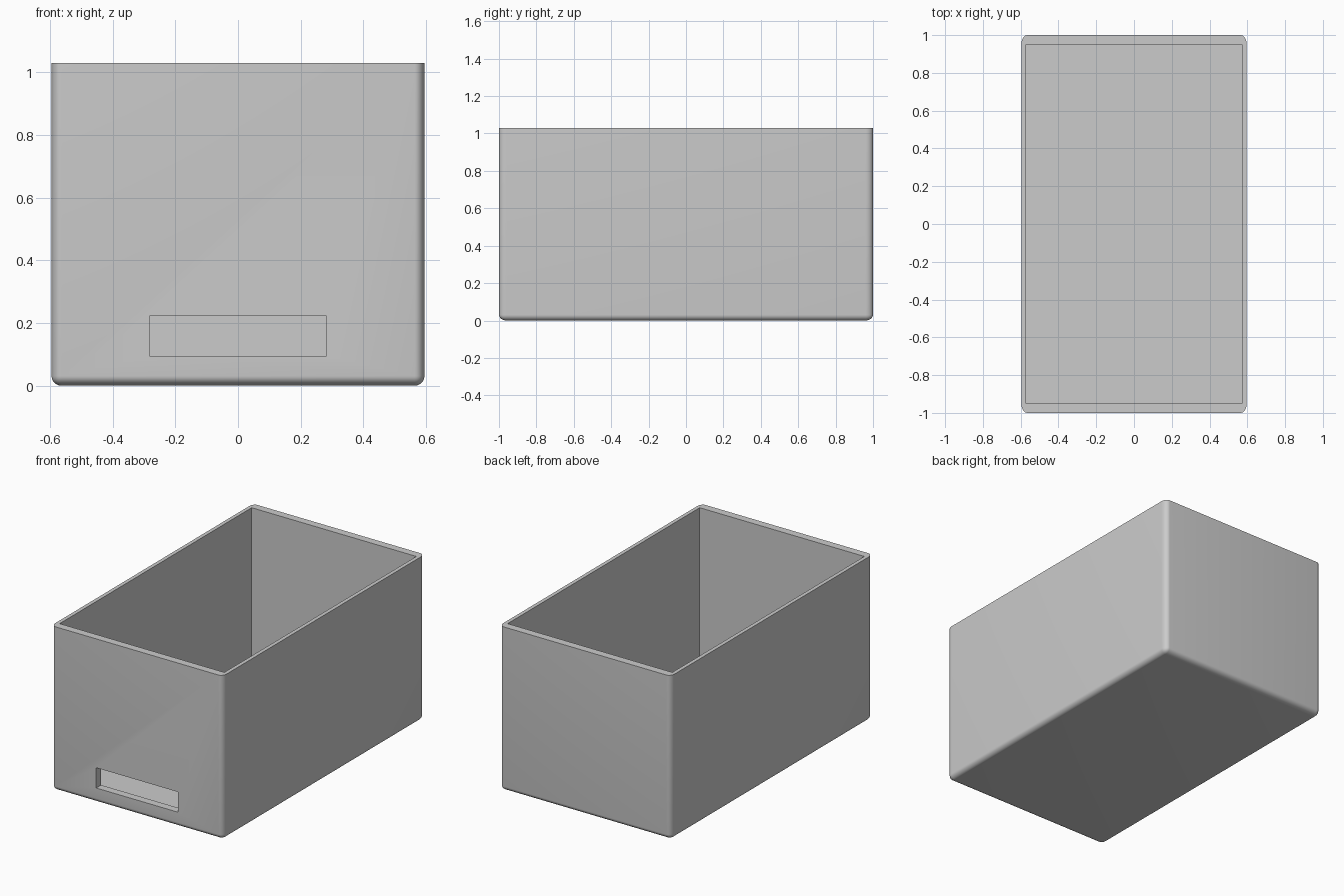
import bpy, bmesh
from mathutils import Matrix, Vector

if "Cube" in bpy.data.objects:
    bpy.data.objects.remove(bpy.data.objects["Cube"])

grey = bpy.data.materials.new("plain grey")
grey.diffuse_color = (0.6, 0.6, 0.6, 1)
grey.use_nodes = True
grey.node_tree.nodes["Principled BSDF"].inputs["Base Color"].default_value = grey.diffuse_color


def block(name, lo, hi):
    """Axis-aligned box from its low and high corners."""
    lo, hi = Vector(lo), Vector(hi)
    bm = bmesh.new()
    bmesh.ops.create_cube(bm, size=1, matrix=Matrix.Translation((lo + hi) / 2)
                          @ Matrix.Diagonal((*(hi - lo), 1)))
    mesh = bpy.data.meshes.new(name)
    bm.to_mesh(mesh)
    bm.free()
    mesh.materials.append(grey)
    obj = bpy.data.objects.new(name, mesh)
    bpy.context.collection.objects.link(obj)
    return obj


# Outer body: every edge rounded except the top rim
STRETCH = 1.3   # corners are rounded a little longer along y
box = block("open_box", (-0.595, -1, 0), (0.595, 1, 1.03))
bm = bmesh.new()
bm.from_mesh(box.data)
bmesh.ops.scale(bm, vec=(1, 1 / STRETCH, 1), verts=bm.verts)
edges = [e for e in bm.edges if min(v.co.z for v in e.verts) < 0.5]
bmesh.ops.bevel(bm, geom=edges, offset=0.031, segments=8, profile=0.5, affect='EDGES')
bmesh.ops.scale(bm, vec=(1, STRETCH, 1), verts=bm.verts)
bm.to_mesh(box.data)
bm.free()

# Hollow interior and the slot through the front wall
cutters = [block("interior_cutter", (-0.571, -0.951, 0.05), (0.571, 0.951, 1.3)),
           block("slot_cutter", (-0.283, -1.2, 0.095), (0.283, -0.8, 0.222))]
bpy.context.view_layer.objects.active = box
box.select_set(True)
for cutter in cutters:
    mod = box.modifiers.new(cutter.name, 'BOOLEAN')
    mod.object = cutter
    mod.operation = 'DIFFERENCE'
    mod.solver = 'EXACT'
    bpy.ops.object.modifier_apply(modifier=mod.name)
    bpy.data.objects.remove(cutter)

bpy.ops.object.shade_smooth_by_angle(angle=0.6)
